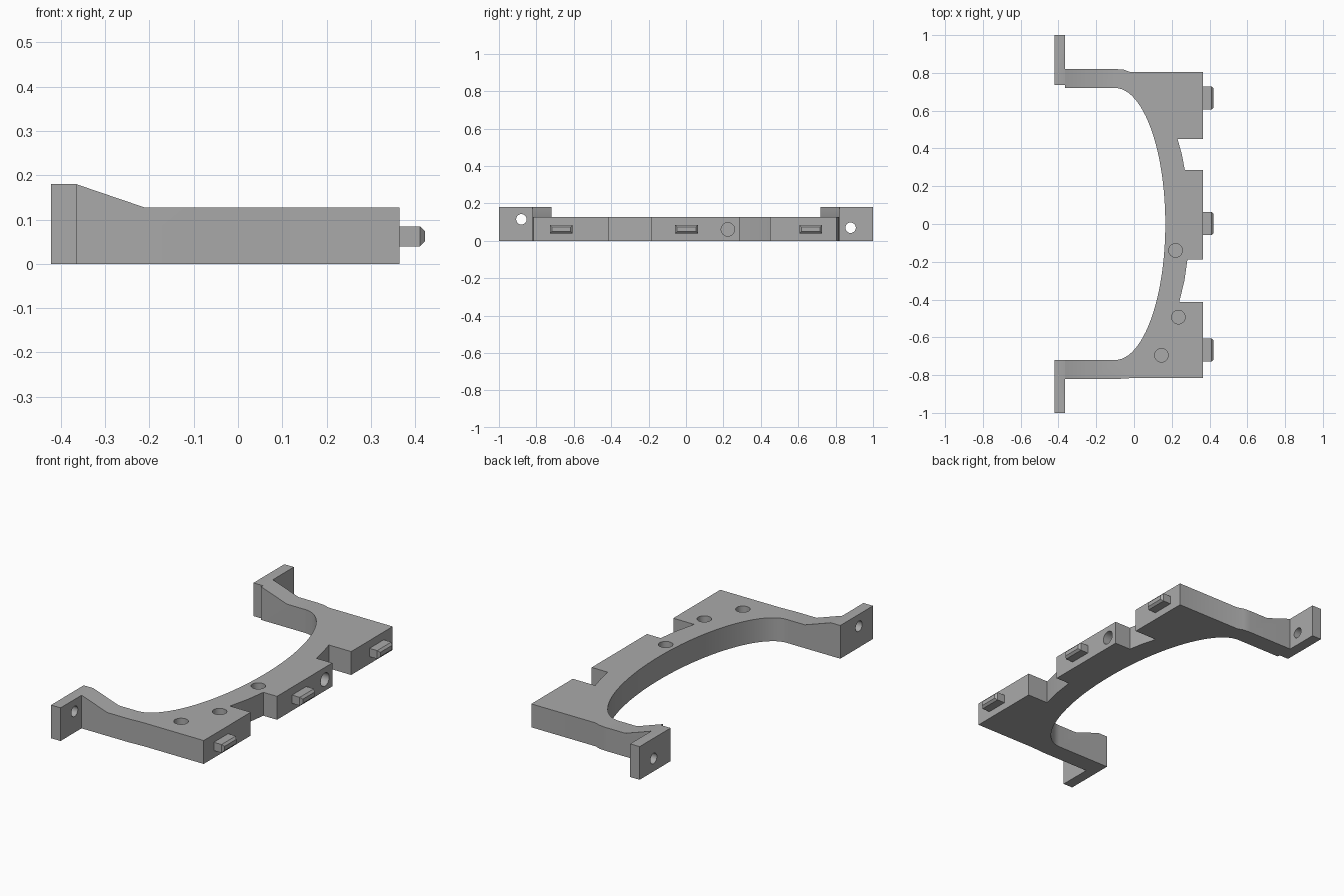
import bpy, bmesh, math
from mathutils import Matrix, Vector

cube = bpy.data.objects.get("Cube")
if cube:
    bpy.data.objects.remove(cube, do_unlink=True)

HEIGHT, TOP, FACE = 0.127, 0.18, 0.365  # plate top, flange top, mating face x

grey = bpy.data.materials.new("plain grey")
grey.use_nodes = True
grey.diffuse_color = (0.4, 0.4, 0.4, 1)
grey.node_tree.nodes["Principled BSDF"].inputs["Base Color"].default_value = (0.4, 0.4, 0.4, 1)


def finish(name, bm):
    bmesh.ops.recalc_face_normals(bm, faces=bm.faces)
    mesh = bpy.data.meshes.new(name)
    bm.to_mesh(mesh)
    bm.free()
    mesh.materials.append(grey)
    obj = bpy.data.objects.new(name, mesh)
    bpy.context.collection.objects.link(obj)
    return obj


def prism(name, points, offset):
    bm = bmesh.new()
    face = bm.faces.new([bm.verts.new(p) for p in points])
    new = bmesh.ops.extrude_face_region(bm, geom=[face])["geom"]
    verts = [v for v in new if isinstance(v, bmesh.types.BMVert)]
    bmesh.ops.translate(bm, vec=offset, verts=verts)
    return finish(name, bm)


def drill(name, centre, radius, depth, axis):
    bm = bmesh.new()
    turn = Vector((0, 0, 1)).rotation_difference(Vector(axis)).to_matrix().to_4x4()
    bmesh.ops.create_cone(bm, cap_ends=True, segments=32, radius1=radius, radius2=radius,
                          depth=depth, matrix=Matrix.Translation(centre) @ turn)
    return finish(name, bm)


def cut(target, cutter):
    cutter.hide_render = True
    mod = target.modifiers.new("cut", "BOOLEAN")
    mod.operation, mod.solver, mod.object = "DIFFERENCE", "EXACT", cutter
    bpy.context.view_layer.objects.active = target
    bpy.ops.object.modifier_apply(modifier=mod.name)
    bpy.data.objects.remove(cutter, do_unlink=True)


# Frame outline: front flange, notched mating side, back flange, then the inner arch
outline = [(-0.422, -1), (-FACE, -1), (-FACE, -0.82), (-0.08, -0.82), (0, -0.815), (FACE, -0.815),
           (FACE, -0.412), (0.24, -0.412), (0.267, -0.3), (0.283, -0.187), (FACE, -0.187),
           (FACE, 0.287), (0.269, 0.287), (0.253, 0.37), (0.231, 0.449), (FACE, 0.449),
           (FACE, 0.805), (-0.02, 0.805), (-0.055, 0.817), (-0.095, 0.82), (-FACE, 0.82),
           (-FACE, 1), (-0.422, 1), (-0.422, 0.735), (-FACE, 0.735), (-FACE, 0.72)]
for i in range(49):
    a = math.pi / 2 - math.pi * i / 48
    outline.append((-0.1 + 0.266 * math.cos(a), 0.72 * math.sin(a)))
outline += [(-FACE, -0.72), (-0.422, -0.72)]
frame = prism("arched_frame", [(x, y, 0) for x, y in outline], (0, 0, TOP))

# Lower the plate, leaving ramps up to the flanges
ramp = [(-0.465, 0.214), (-0.21, HEIGHT), (0.6, HEIGHT), (0.6, 0.3), (-0.465, 0.3)]
cut(frame, prism("ramp_cutter", [(x, -0.9, z) for x, z in ramp], (0, 1.8, 0)))

# Blind holes in the top and mating face, through holes in the flanges
for x, y in [(0.22, -0.14), (0.235, -0.493), (0.145, -0.695)]:
    cut(frame, drill("top_hole", (x, y, HEIGHT), 0.036, 0.12, (0, 0, 1)))
cut(frame, drill("side_hole", (FACE, 0.224, 0.061), 0.036, 0.12, (1, 0, 0)))
for y, z in [(-0.88, 0.115), (0.88, 0.07)]:
    cut(frame, drill("flange_hole", (-0.39, y, z), 0.028, 0.3, (1, 0, 0)))

# Chamfered locating pins
for side, y in [("front", -0.667), ("middle", 0.003), ("back", 0.667)]:
    bm = bmesh.new()
    bmesh.ops.create_cube(bm, size=1, matrix=Matrix.Translation((0.386, y, 0.062))
                          @ Matrix.Diagonal((0.072, 0.122, 0.045, 1)))
    tip = [e for e in bm.edges if all(v.co.x > 0.4 for v in e.verts)]
    bmesh.ops.bevel(bm, geom=tip, offset=0.011, segments=1, affect="EDGES", profile=0.5)
    finish(side + "_pin", bm)

# Smooth the curved walls only
bpy.ops.object.select_all(action="DESELECT")
frame.select_set(True)
bpy.context.view_layer.objects.active = frame
bpy.ops.object.shade_smooth_by_angle(angle=math.radians(25))
